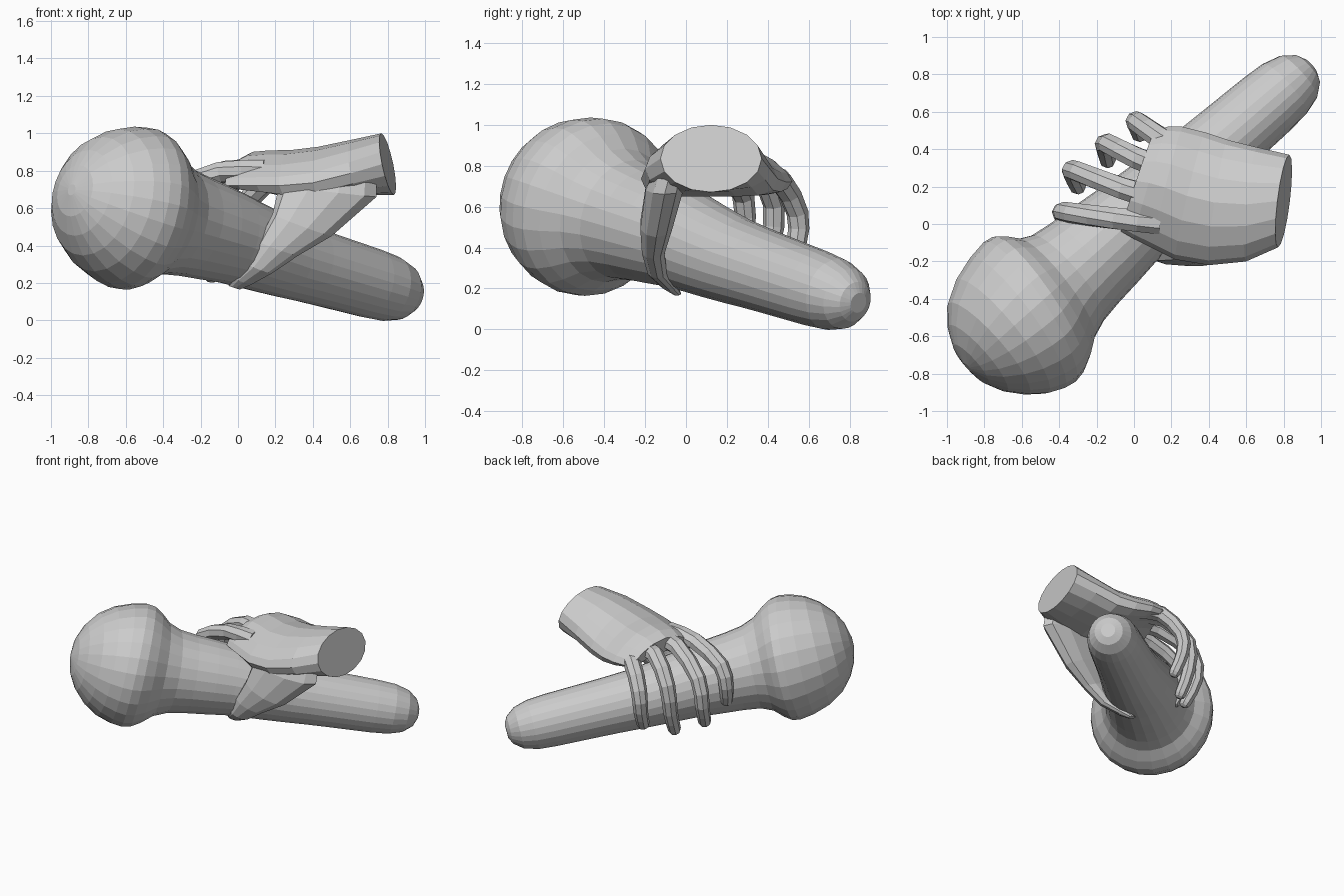
import bpy, bmesh
from math import sin, cos, pi
from mathutils import Vector as V

if "Cube" in bpy.data.objects:
    bpy.data.objects.remove(bpy.data.objects["Cube"])


def loft(name, rings):
    """Skin a list of closed rings and cap both ends."""
    bm = bmesh.new()
    rows = [[bm.verts.new(p) for p in r] for r in rings]
    n = len(rows[0])
    for a, b in zip(rows, rows[1:]):
        for i in range(n):
            j = (i + 1) % n
            bm.faces.new((a[i], a[j], b[j], b[i]))
    bm.faces.new(rows[0][::-1])
    bm.faces.new(rows[-1])
    bmesh.ops.recalc_face_normals(bm, faces=bm.faces[:])
    me = bpy.data.meshes.new(name)
    bm.to_mesh(me)
    bm.free()
    ob = bpy.data.objects.new(name, me)
    bpy.context.collection.objects.link(ob)
    return ob


def ellipse(c, u, v, n, arch=0.0):
    """Ring around c with half axes u and v, drooping at the u ends."""
    return [c + u * cos(2 * pi * i / n) + v * sin(2 * pi * i / n)
            - V((0, 0, arch * cos(2 * pi * i / n) ** 2)) for i in range(n)]


def spline(pts, sub):
    """Catmull-Rom samples through the points."""
    p = [2 * pts[0] - pts[1]] + pts + [2 * pts[-1] - pts[-2]]
    out = []
    for k in range(1, len(p) - 2):
        a, b, c, d = p[k - 1:k + 3]
        for s in range(sub):
            t = s / sub
            out.append(0.5 * (2 * b + (c - a) * t + (2 * a - 5 * b + 4 * c - d) * t * t
                              + (3 * b - a - 3 * c + d) * t ** 3))
    return out + [pts[-1]]


# club: round head, flared neck and long tapered handle on one slanted axis
start = V((-0.58, -0.49, 0.605))
axis = V((0.728, 0.649, -0.218)).normalized()
side = axis.cross(V((0, 0, 1))).normalized()
up = side.cross(axis)
profile = [(-.425, .03), (-.40, .14), (-.35, .235), (-.27, .325), (-.17, .39),
           (-.06, .428), (.03, .442), (.09, .432), (.15, .395), (.22, .335),
           (.31, .298), (.43, .28), (.58, .266), (.72, .25), (.86, .236),
           (1.0, .224), (1.15, .212), (1.3, .204), (1.45, .198), (1.6, .193),
           (1.75, .188), (1.88, .178), (1.98, .15), (2.045, .10), (2.07, .05)]
rings = []
for t, r in profile:
    k = max(0, t - .7)
    tilt = .16 * max(0, 1 - abs(t - .05) / .3)      # rim of the head leans
    c = start + axis * t + V((.012 * k, -.008 * k, -.024 * min(1, k / .4)))
    rings.append(ellipse(c, side * r - axis * r * tilt, up * r, 24))
loft("club", rings)

# palm and wrist stump: thumb-side xy, little-finger-side xy, z, thickness up, thickness down, droop
palm = [((.77, -.125), (.83, .37), .835, .168, .168, 0),
        ((.60, -.20), (.66, .41), .825, .142, .16, .04),
        ((.40, -.22), (.50, .45), .825, .105, .18, .09),
        ((.22, -.19), (.38, .49), .830, .082, .17, .11),
        ((.10, -.13), (.26, .52), .842, .068, .14, .12),
        ((.00, -.08), (.18, .52), .842, .060, .11, .12),
        ((-.07, -.04), (.11, .50), .820, .045, .07, .10)]
rings = []
for a, b, z, h, low, arch in palm:
    a, b = V((*a, z)), V((*b, z))
    ring = ellipse((a + b) / 2, (b - a) / 2, V((-.2, 0, .98)) * h, 16, arch)
    for i in range(9, 16):
        ring[i] += V((.2, 0, -.98)) * (low - h) * -sin(2 * pi * i / 16)
    rings.append(ring)
loft("palm", rings)

# thumb and its broad web: left xz, right xz, y, half thickness
thumb = [((.27, .84), (.74, .83), -.06, .08),
         ((.22, .72), (.74, .66), -.105, .10),
         ((.185, .57), (.50, .45), -.145, .085),
         ((.11, .42), (.32, .345), -.16, .06),
         ((.05, .30), (.18, .25), -.14, .05),
         ((-.02, .225), (.07, .19), -.08, .04),
         ((-.05, .185), (.01, .165), -.045, .022)]
rings = []
for l, r, y, h in thumb:
    l, r = V((l[0], y, l[1])), V((r[0], y, r[1]))
    rings.append(ellipse((l + r) / 2, (r - l) / 2, V((0.25, .97, 0)) * h, 10))
loft("thumb", rings)

# four fingers curling over the far side of the handle
fingers = {
    "index_finger": [(.14, .01, .80), (-.10, .03, .79), (-.34, .06, .68), (-.39, .065, .53), (-.36, .02, .40)],
    "middle_finger": [(.20, .12, .80), (-.06, .19, .80), (-.30, .28, .65), (-.335, .28, .45), (-.30, .20, .29)],
    "ring_finger": [(.26, .27, .77), (.02, .35, .78), (-.14, .43, .61), (-.155, .41, .40), (-.14, .34, .24)],
    "little_finger": [(.32, .36, .74), (.14, .46, .73), (.02, .545, .57), (.01, .54, .42), (.03, .48, .29)],
}
for name, pts in fingers.items():
    path = spline([V(p) for p in pts], 2)
    n = len(path)
    rings = []
    for k, p in enumerate(path):
        d = (path[min(k + 1, n - 1)] - path[max(k - 1, 0)]).normalized()
        u = (axis - d * axis.dot(d)).normalized()   # finger width lies along the handle
        v = d.cross(u)
        r = .068 - .022 * k / (n - 1)
        rings.append(ellipse(p, u * r, v * r * .92, 8))
    # rounded fingertip
    for off, r in ((.022, .036), (.036, .016)):
        rings.append(ellipse(path[-1] + d * off, u * r, v * r, 8))
    loft(name, rings)
